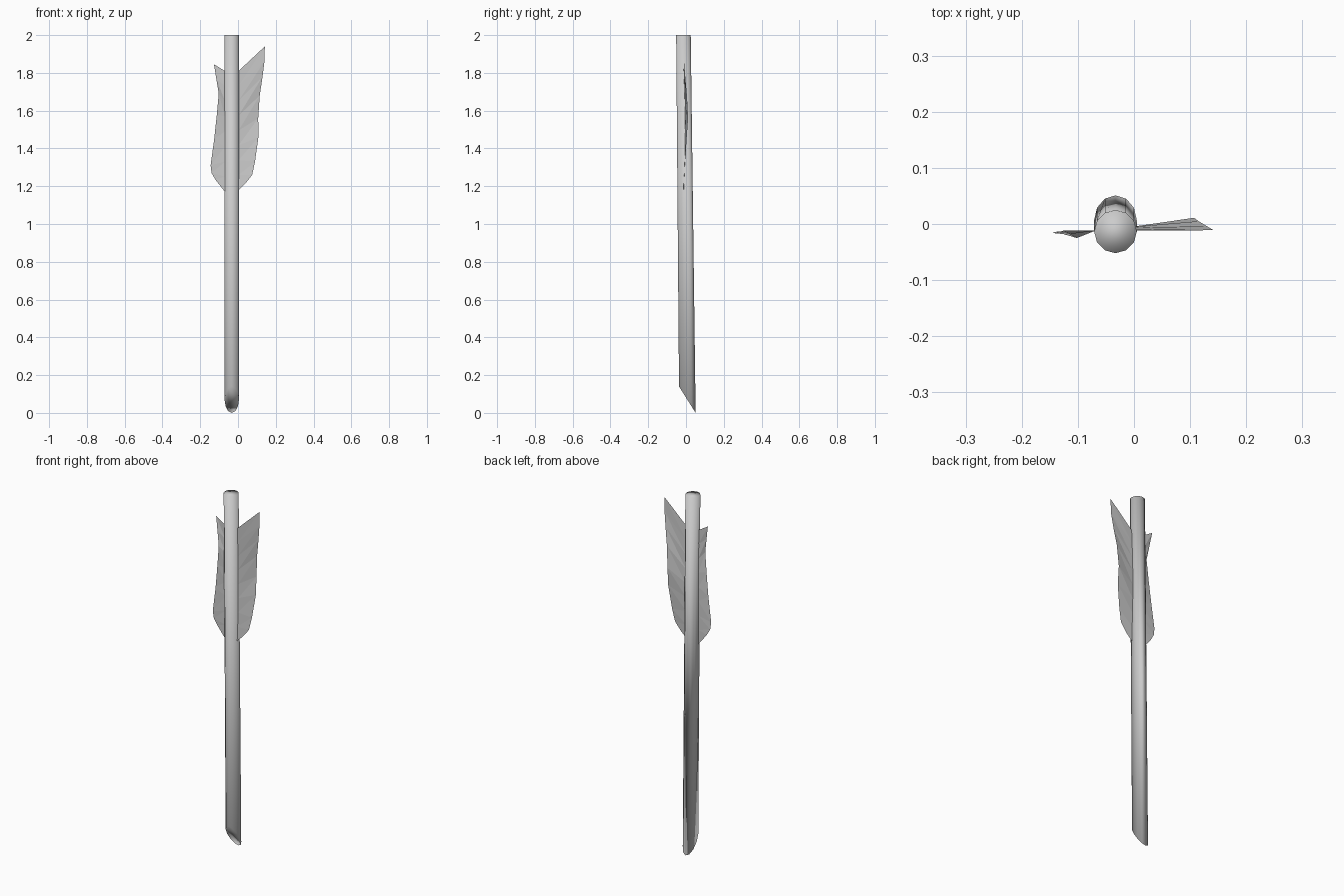
import bpy, bmesh, math

if "Cube" in bpy.data.objects:
    bpy.data.objects.remove(bpy.data.objects["Cube"])

CX = -0.033   # shaft axis in x
SIDES = 12


def make_object(name, bm, smooth):
    mesh = bpy.data.meshes.new(name)
    bmesh.ops.recalc_face_normals(bm, faces=bm.faces[:])
    for f in bm.faces:
        f.smooth = smooth
    bm.to_mesh(mesh)
    bm.free()
    obj = bpy.data.objects.new(name, mesh)
    bpy.context.collection.objects.link(obj)
    return obj


# Shaft: slightly leaning 12-sided rod, square top, slanted cut at the bottom
bm = bmesh.new()
top, bottom = [], []
for i in range(SIDES):
    a = 2 * math.pi * i / SIDES
    c, s = math.cos(a), math.sin(a)
    top.append(bm.verts.new((CX + 0.038 * c, -0.0135 + 0.0385 * s, 2.0)))
    bottom.append(bm.verts.new((CX + 0.038 * c, 0.007 + 0.044 * s, 0.07 * (1 - s))))
for i in range(SIDES):
    j = (i + 1) % SIDES
    bm.faces.new((bottom[i], bottom[j], top[j], top[i]))
bm.faces.new(top)
bm.faces.new(bottom[::-1])
make_object("shaft", bm, True)


# Vane: thin sheet between the shaft and an outer edge of (x, y, z) points
def vane(name, root_x, z_low, z_high, outer):
    bm = bmesh.new()
    n = len(outer) - 1
    roots = [bm.verts.new((root_x, -0.012 + 0.008 * math.sin(math.pi * i / n) * (root_x > CX),
                           z_low + (z_high - z_low) * i / n)) for i in range(n + 1)]
    edge = [bm.verts.new(p) for p in outer]
    for i in range(n):
        bm.faces.new((roots[i], edge[i], edge[i + 1]))
        bm.faces.new((roots[i], edge[i + 1], roots[i + 1]))
    make_object(name, bm, False)


vane("right_vane", 0.003, 1.18, 1.81, [
    (0.04, -0.012, 1.215), (0.075, -0.01, 1.26), (0.09, -0.005, 1.33),
    (0.108, 0.004, 1.46), (0.107, 0.011, 1.56), (0.115, 0.005, 1.68),
    (0.13, -0.004, 1.78), (0.14, -0.01, 1.86), (0.142, -0.011, 1.94)])

vane("left_vane", -0.069, 1.17, 1.81, [
    (-0.09, -0.012, 1.20), (-0.12, -0.012, 1.235), (-0.14, -0.014, 1.27),
    (-0.145, -0.016, 1.31), (-0.126, -0.018, 1.45), (-0.112, -0.022, 1.58),
    (-0.102, -0.025, 1.69), (-0.115, -0.018, 1.77), (-0.127, -0.012, 1.845)])
